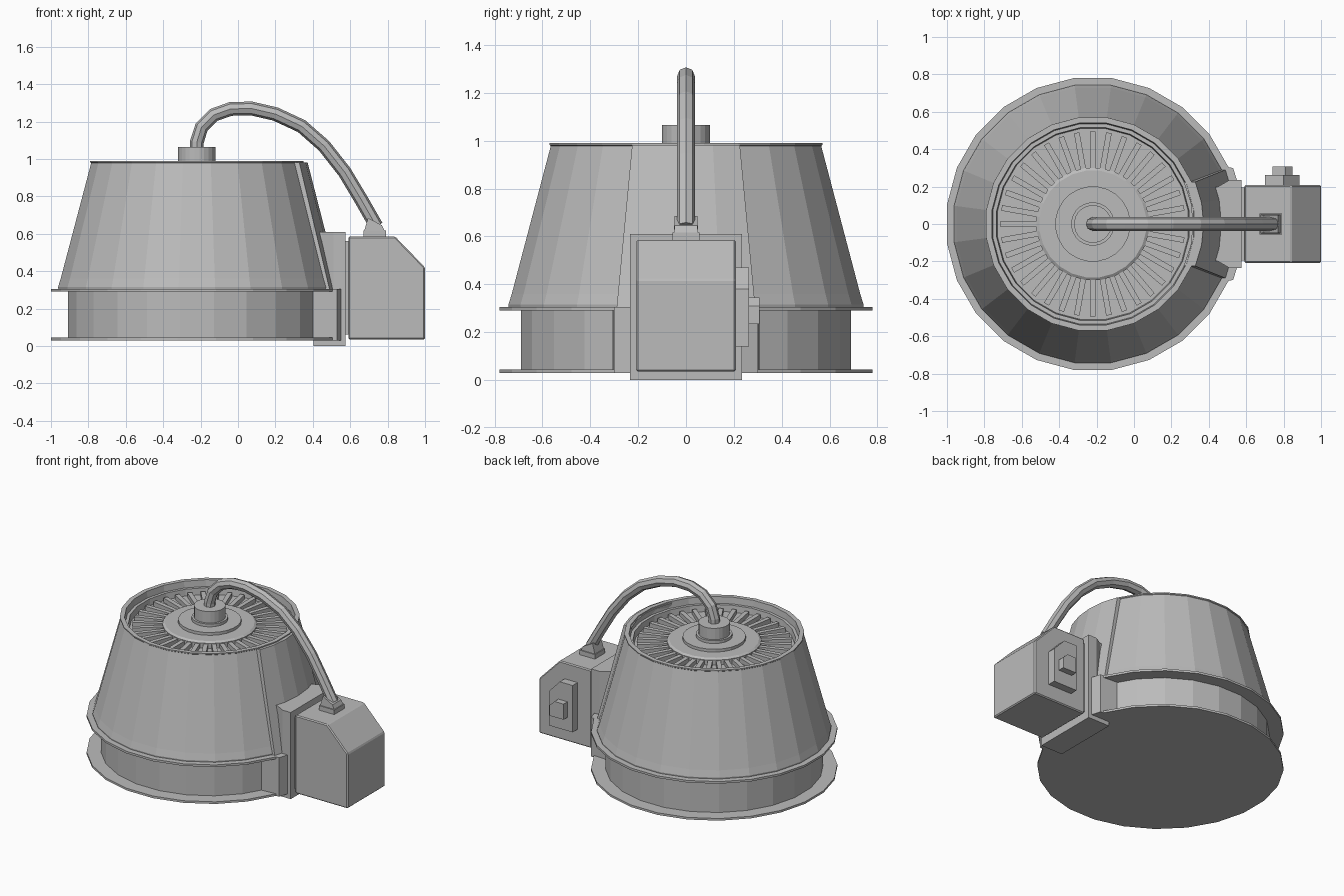
import bpy, bmesh, math
from mathutils import Vector

if "Cube" in bpy.data.objects:
    bpy.data.objects.remove(bpy.data.objects["Cube"])

CX = -0.22      # axis of the round body
SIDES = 24

grey = bpy.data.materials.new("grey_metal")
grey.diffuse_color = (0.5, 0.5, 0.5, 1)
grey.use_nodes = True
grey.node_tree.nodes["Principled BSDF"].inputs["Base Color"].default_value = grey.diffuse_color


def loft(name, rings):
    """Skin equal-length rings of points and cap both ends."""
    bm = bmesh.new()
    rows = [[bm.verts.new(p) for p in ring] for ring in rings]
    n = len(rows[0])
    for a, b in zip(rows, rows[1:]):
        for i in range(n):
            j = (i + 1) % n
            bm.faces.new((a[i], a[j], b[j], b[i]))
    bm.faces.new(rows[0][::-1])
    bm.faces.new(rows[-1])
    bmesh.ops.recalc_face_normals(bm, faces=bm.faces)
    me = bpy.data.meshes.new(name)
    bm.to_mesh(me)
    bm.free()
    me.materials.append(grey)
    ob = bpy.data.objects.new(name, me)
    bpy.context.collection.objects.link(ob)
    return ob


def revolve(name, profile, sides=SIDES):
    """Turn (flat radius, z) points about the body axis."""
    k = 1 / math.cos(math.pi / sides)
    ang = [(i + 0.5) * math.tau / sides for i in range(sides)]
    return loft(name, [[(CX + r * k * math.cos(a), r * k * math.sin(a), z) for a in ang]
                       for r, z in profile])


def prism_z(name, poly, z0, z1):
    return loft(name, [[(x, y, z) for x, y in poly] for z in (z0, z1)])


def prism_y(name, poly, y0, y1):
    return loft(name, [[(x, y, z) for x, z in poly] for y in (y0, y1)])


def mirrored(half):
    """Complete a half outline across y = 0."""
    return half + [(x, -y) for x, y in reversed(half)]


def bevel(ob, width):
    m = ob.modifiers.new("bevel", 'BEVEL')
    m.width, m.segments = width, 1


# Round body: flanged drum, tapered housing with a recessed top
revolve("base_drum", [(0.78, 0.03), (0.78, 0.045), (0.69, 0.045), (0.69, 0.29),
                      (0.78, 0.29), (0.78, 0.305)])
revolve("tapered_housing", [(0.74, 0.30), (0.742, 0.315), (0.728, 0.36), (0.565, 0.978),
                            (0.57, 0.982), (0.57, 0.99), (0.54, 0.99), (0.535, 0.945),
                            (0.515, 0.945), (0.51, 0.90)])

# Stepped hub and cable socket
revolve("hub", [(0.30, 0.89), (0.30, 0.935), (0.285, 0.945), (0.20, 0.945),
                (0.20, 0.965), (0.115, 0.965)])
revolve("cable_socket", [(0.115, 0.96), (0.115, 0.985), (0.10, 0.985), (0.10, 1.065)])

# Radial vent ribs
bm = bmesh.new()
for i in range(36):
    a = math.tau * i / 36
    u, v = Vector((math.cos(a), math.sin(a), 0)), Vector((-math.sin(a), math.cos(a), 0))
    lo, hi = [[bm.verts.new(Vector((CX, 0, z)) + u * r + v * s)
               for r, s in ((0.29, -0.015), (0.495, -0.015), (0.495, 0.015), (0.29, 0.015))]
              for z in (0.895, 0.93)]
    bm.faces.new(hi)
    for k in range(4):
        j = (k + 1) % 4
        bm.faces.new((lo[k], lo[j], hi[j], hi[k]))
me = bpy.data.meshes.new("vent_ribs")
bm.to_mesh(me)
bm.free()
me.materials.append(grey)
bpy.context.collection.objects.link(bpy.data.objects.new("vent_ribs", me))


# Raised panel on the housing, facing the control box
def panel_ring(r, half, z):
    ys = [half * (k / 2 - 1) for k in range(5)]
    arc = lambda rad, order: [(CX + math.sqrt(rad * rad - y * y), y, z) for y in order]
    return arc(r + 0.027, ys) + arc(r - 0.03, ys[::-1])


loft("housing_panel", [panel_ring(0.74, 0.29, 0.30), panel_ring(0.565, 0.225, 0.982)])

# Bracket between body and control box
prism_z("bracket_wing", mirrored([(0.40, 0.31), (0.53, 0.30), (0.55, 0.235)]), 0.03, 0.305)
prism_z("bracket_foot", mirrored([(0.405, 0.235), (0.575, 0.235)]), 0.0, 0.31)
prism_z("bracket_upright", mirrored([(0.40, 0.19), (0.45, 0.20), (0.51, 0.235), (0.575, 0.235)]),
        0.30, 0.61)
prism_z("box_neck", mirrored([(0.56, 0.195), (0.60, 0.195)]), 0.06, 0.56)

# Control box with its switch plate and knob
box = prism_y("control_box", [(0.59, 0.035), (1.0, 0.035), (1.0, 0.42), (0.84, 0.585),
                              (0.59, 0.585)], -0.208, 0.208)
bevel(box, 0.007)
prism_y("switch_plate", [(0.70, 0.14), (0.885, 0.14), (0.885, 0.38), (0.80, 0.47),
                         (0.70, 0.47)], 0.20, 0.263)
prism_y("switch_knob", [(0.74, 0.235), (0.847, 0.235), (0.847, 0.31), (0.81, 0.345),
                        (0.74, 0.345)], 0.26, 0.307)

# Cable plug on top of the box
prism_z("plug_base", mirrored([(0.67, 0.057), (0.79, 0.057)]), 0.57, 0.617)
loft("plug_collar", [[(0.675, -0.05, 0.615), (0.785, -0.05, 0.615),
                      (0.785, 0.05, 0.615), (0.675, 0.05, 0.615)],
                     [(0.695, -0.048, 0.685), (0.77, -0.048, 0.645),
                      (0.77, 0.048, 0.645), (0.695, 0.048, 0.685)]])

# Curved cable
path = [(-0.22, 1.03), (-0.22, 1.09), (-0.195, 1.17), (-0.13, 1.235), (-0.04, 1.267),
        (0.07, 1.27), (0.2, 1.24), (0.34, 1.175), (0.46, 1.07), (0.57, 0.93),
        (0.66, 0.78), (0.74, 0.64)]
rings = []
for i, (x, z) in enumerate(path):
    (xa, za), (xb, zb) = path[max(i - 1, 0)], path[min(i + 1, len(path) - 1)]
    t = Vector((xb - xa, 0, zb - za)).normalized()
    side = Vector((-t.z, 0, t.x))
    rings.append([Vector((x, 0, z)) + 0.037 * (side * math.cos(a) + Vector((0, math.sin(a), 0)))
                  for a in (k * math.tau / 8 for k in range(8))])
loft("cable", rings)
